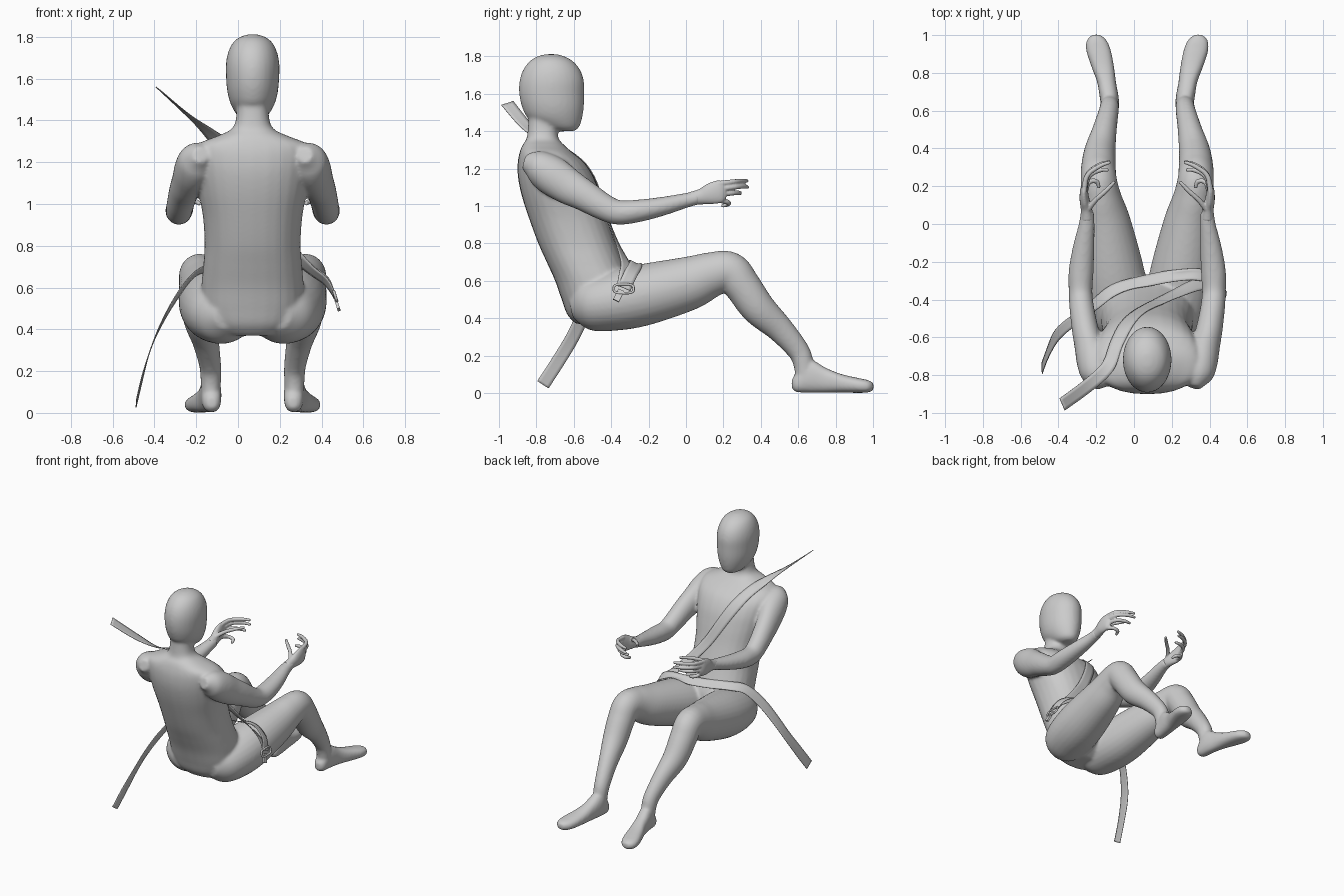
import bpy, bmesh, math
from mathutils import Vector
from mathutils.bvhtree import BVHTree

CX = 0.07                      # the figure sits slightly off centre because of the belt
X, Y, Z = Vector((1, 0, 0)), Vector((0, 1, 0)), Vector((0, 0, 1))


def spline(pts, n=6):
    """Catmull-Rom through tuples of any length."""
    out = []
    for i in range(len(pts) - 1):
        a, b, c, d = (pts[max(i - 1, 0)], pts[i], pts[i + 1], pts[min(i + 2, len(pts) - 1)])
        for k in range(n):
            t = k / n
            out.append([0.5 * (2 * q + (r - p) * t + (2 * p - 5 * q + 4 * r - s) * t * t
                               + (3 * q - p - 3 * r + s) * t ** 3) for p, q, r, s in zip(a, b, c, d)])
    out.append(list(pts[-1]))
    return out


def loft(bm, secs, side=X, fixed=None, power=2.0, seg=28):
    """Skin through sections (x, y, z, r_side, r_other); fixed gives constant section axes."""
    s = spline(secs)
    cs = [Vector(q[:3]) for q in s]
    rings = []
    for i, q in enumerate(s):
        if fixed:
            u, v = fixed
        else:
            t = (cs[min(i + 1, len(cs) - 1)] - cs[max(i - 1, 0)]).normalized()
            u = (side - t * side.dot(t)).normalized()
            v = t.cross(u)
        ring = []
        for k in range(seg):
            a = 2 * math.pi * k / seg
            c, d = math.cos(a), math.sin(a)
            c = math.copysign(abs(c) ** (2 / power), c)
            d = math.copysign(abs(d) ** (2 / power), d)
            ring.append(bm.verts.new(cs[i] + u * c * max(q[3], .004) + v * d * max(q[4], .004)))
        rings.append(ring)
    for a, b in zip(rings, rings[1:]):
        for k in range(seg):
            j = (k + 1) % seg
            bm.faces.new((a[k], a[j], b[j], b[k]))
    bm.faces.new(rings[0][::-1])
    bm.faces.new(rings[-1])


def finish(bm, name):
    bmesh.ops.recalc_face_normals(bm, faces=bm.faces)
    me = bpy.data.meshes.new(name)
    bm.to_mesh(me)
    bm.free()
    for p in me.polygons:
        p.use_smooth = True
    ob = bpy.data.objects.new(name, me)
    bpy.context.collection.objects.link(ob)
    return ob


def fuse(ob, voxel, iterations):
    r = ob.modifiers.new("fuse", 'REMESH')
    r.mode, r.voxel_size, r.use_smooth_shade = 'VOXEL', voxel, True
    m = ob.modifiers.new("soften", 'SMOOTH')
    m.factor, m.iterations = 0.5, iterations


def slices(rows):
    """Horizontal slices (z, back y, front y, half width)."""
    return [(CX, (b + f) / 2, z, h, (f - b) / 2) for z, b, f, h in rows]


def side_of(s, pts):
    return [(CX + s * p[0],) + tuple(p[1:]) for p in pts]


TORSO = [(.37, -.59, -.42, .13), (.42, -.635, -.34, .20), (.50, -.665, -.29, .24), (.60, -.70, -.29, .245),
         (.70, -.745, -.335, .237), (.80, -.79, -.375, .23), (.93, -.838, -.42, .237), (1.05, -.877, -.455, .258),
         (1.15, -.898, -.49, .275), (1.23, -.90, -.54, .285), (1.285, -.89, -.605, .265), (1.325, -.875, -.65, .17),
         (1.36, -.853, -.68, .10), (1.42, -.845, -.685, .078), (1.52, -.84, -.67, .078)]
HEAD = [(1.40, -.68, -.60, .035), (1.42, -.76, -.572, .07), (1.47, -.845, -.555, .102), (1.53, -.877, -.546, .12),
        (1.60, -.892, -.544, .127), (1.67, -.89, -.546, .128), (1.73, -.87, -.567, .116), (1.775, -.835, -.605, .092),
        (1.80, -.795, -.65, .058), (1.812, -.75, -.69, .02)]
ARM = [(.25, -.865, 1.235, .035, .04), (.262, -.80, 1.215, .085, .085), (.283, -.72, 1.165, .092, .105),
       (.312, -.63, 1.105, .076, .097), (.33, -.55, 1.06, .07, .085), (.347, -.44, .995, .065, .072),
       (.353, -.36, .966, .063, .066), (.35, -.25, .975, .066, .06), (.336, -.12, 1.0, .057, .05),
       (.32, 0, 1.03, .042, .04), (.318, .07, 1.045, .036, .036)]
LEG = [(.12, -.61, .46, .06, .06), (.132, -.54, .47, .135, .13), (.155, -.43, .485, .168, .155),
       (.185, -.25, .52, .168, .165), (.22, 0, .583, .135, .145), (.245, .14, .635, .108, .12),
       (.257, .235, .65, .096, .105), (.258, .30, .575, .092, .098), (.25, .385, .455, .083, .092),
       (.225, .50, .345, .064, .073), (.204, .595, .235, .053, .06), (.2, .625, .17, .05, .055),
       (.2, .635, .09, .045, .05)]
FOOT = [(.194, .565, .05, .02, .025), (.196, .59, .055, .042, .05), (.2, .66, .09, .05, .088),
        (.215, .75, .068, .05, .066), (.235, .83, .052, .06, .05), (.258, .92, .041, .066, .04),
        (.268, .975, .036, .052, .033), (.27, 1.003, .035, .02, .02)]
PALM = [(.318, .02, 1.04, .034, .034), (.322, .08, 1.05, .03, .042), (.332, .13, 1.065, .026, .056),
        (.335, .18, 1.078, .02, .06), (.33, .21, 1.082, .012, .045)]
FINGERS = [[(.335, .17, 1.118), (.318, .255, 1.13), (.255, .305, 1.134), (.195, .328, 1.134)],
           [(.335, .17, 1.09), (.316, .262, 1.102), (.255, .312, 1.105), (.195, .33, 1.10)],
           [(.335, .17, 1.062), (.308, .252, 1.07), (.25, .285, 1.07), (.205, .285, 1.068)],
           [(.332, .16, 1.035), (.31, .22, 1.022), (.268, .225, 1.01), (.255, .19, 1.0)],
           [(.318, .07, 1.07), (.275, .125, 1.10), (.22, .175, 1.118), (.172, .225, 1.125)]]

# Body: head, torso, arms, legs and feet fused into one smooth skin
bm = bmesh.new()
loft(bm, slices(TORSO), fixed=(X, Y), power=2.3)
loft(bm, slices(HEAD), fixed=(X, Y))
for s in (-1, 1):
    loft(bm, side_of(s, ARM))
    loft(bm, side_of(s, LEG))
    loft(bm, side_of(s, FOOT), fixed=(X, Z), power=2.4)
body = finish(bm, "body")
fuse(body, 0.009, 12)

# Hands with half-closed fingers
for s, name in ((-1, "left_hand"), (1, "right_hand")):
    bm = bmesh.new()
    loft(bm, side_of(s, PALM))
    for f in FINGERS:
        r = (.016, .0135, .0125, .009)
        loft(bm, side_of(s, [p + (w, w) for p, w in zip(f, r)]), side=Z, seg=12)
    fuse(finish(bm, name), 0.005, 3)

# Belt straps: ribbons (x, y, z, facing direction) pressed onto the body
bpy.context.view_layer.update()
skin = BVHTree.FromObject(body, bpy.context.evaluated_depsgraph_get())


def press(p, gap=0.007):
    loc, n, _, _ = skin.find_nearest(p)
    return loc + n * gap if (p - loc).dot(n) < gap else p


def strap(name, pts, half=0.036, across=5):
    s = spline(pts, 8)
    rows = []
    for i, q in enumerate(s):
        t = Vector(s[min(i + 1, len(s) - 1)][:3]) - Vector(s[max(i - 1, 0)][:3])
        w = t.cross(Vector(q[3:])).normalized()
        rows.append([press(Vector(q[:3]) + w * half * (2 * k / (across - 1) - 1)) for k in range(across)])
    for _ in range(4):
        rows = [rows[0]] + [[(a + 2 * b + c) / 4 for a, b, c in zip(*rows[i - 1:i + 2])]
                            for i in range(1, len(rows) - 1)] + [rows[-1]]
    bm = bmesh.new()
    vs = [[bm.verts.new(press(p, .005)) for p in r] for r in rows]
    for a, b in zip(vs, vs[1:]):
        for k in range(across - 1):
            bm.faces.new((a[k], a[k + 1], b[k + 1], b[k]))
    ob = finish(bm, name)
    m = ob.modifiers.new("thickness", 'SOLIDIFY')
    m.thickness, m.offset = 0.004, 0


strap("shoulder_strap", [
    (-.38, -.955, 1.55, .6, 0, .8), (-.25, -.86, 1.435, .5, .1, .8), (-.14, -.76, 1.345, 0, .25, .95),
    (-.09, -.64, 1.285, -.1, .7, .7), (-.01, -.53, 1.15, 0, .87, .5), (.10, -.43, .96, 0, .9, .4),
    (.22, -.37, .81, .2, .9, .4), (.34, -.32, .69, .5, .6, .6), (.42, -.325, .63, .8, .4, .4),
    (.46, -.335, .565, .9, .2, .3)])
strap("lap_strap", [
    (.46, -.33, .56, .9, .2, .4), (.425, -.295, .64, .8, .3, .5), (.33, -.265, .69, .3, .45, .85),
    (.20, -.275, .69, 0, .5, .85), (.05, -.305, .69, 0, .5, .85), (-.10, -.345, .695, -.2, .5, .85),
    (-.20, -.42, .67, -.6, .3, .7), (-.29, -.49, .56, -.85, .2, .4), (-.37, -.55, .42, -.9, .1, .4),
    (-.42, -.605, .30, -.95, 0, .3), (-.46, -.69, .16, -.95, .1, .2), (-.487, -.765, .045, -.95, .1, .2)])

# Buckle: a rounded metal loop with a latch tab on the outer hip
cu = bpy.data.curves.new("buckle_loop", 'CURVE')
cu.dimensions, cu.bevel_depth, cu.bevel_resolution = '3D', 0.007, 2
sp = cu.splines.new('POLY')
sp.points.add(23)
for i, p in enumerate(sp.points):
    a = 2 * math.pi * i / 24
    c, d = math.cos(a), math.sin(a)
    p.co = (0, .053 * math.copysign(abs(c) ** .6, c), .025 * math.copysign(abs(d) ** .6, d), 1)
sp.use_cyclic_u = True
loop = bpy.data.objects.new("buckle_loop", cu)
loop.location, loop.rotation_euler = (.466, -.333, .558), (0, -.3, 0)
bpy.context.collection.objects.link(loop)

bpy.ops.mesh.primitive_cube_add(size=1, location=(.474, -.36, .522), rotation=(-.45, -.3, 0))
tab = bpy.context.object
tab.name = "buckle_tab"
tab.scale = (.014, .034, .065)
b = tab.modifiers.new("round", 'BEVEL')
b.width, b.segments = 0.004, 2
